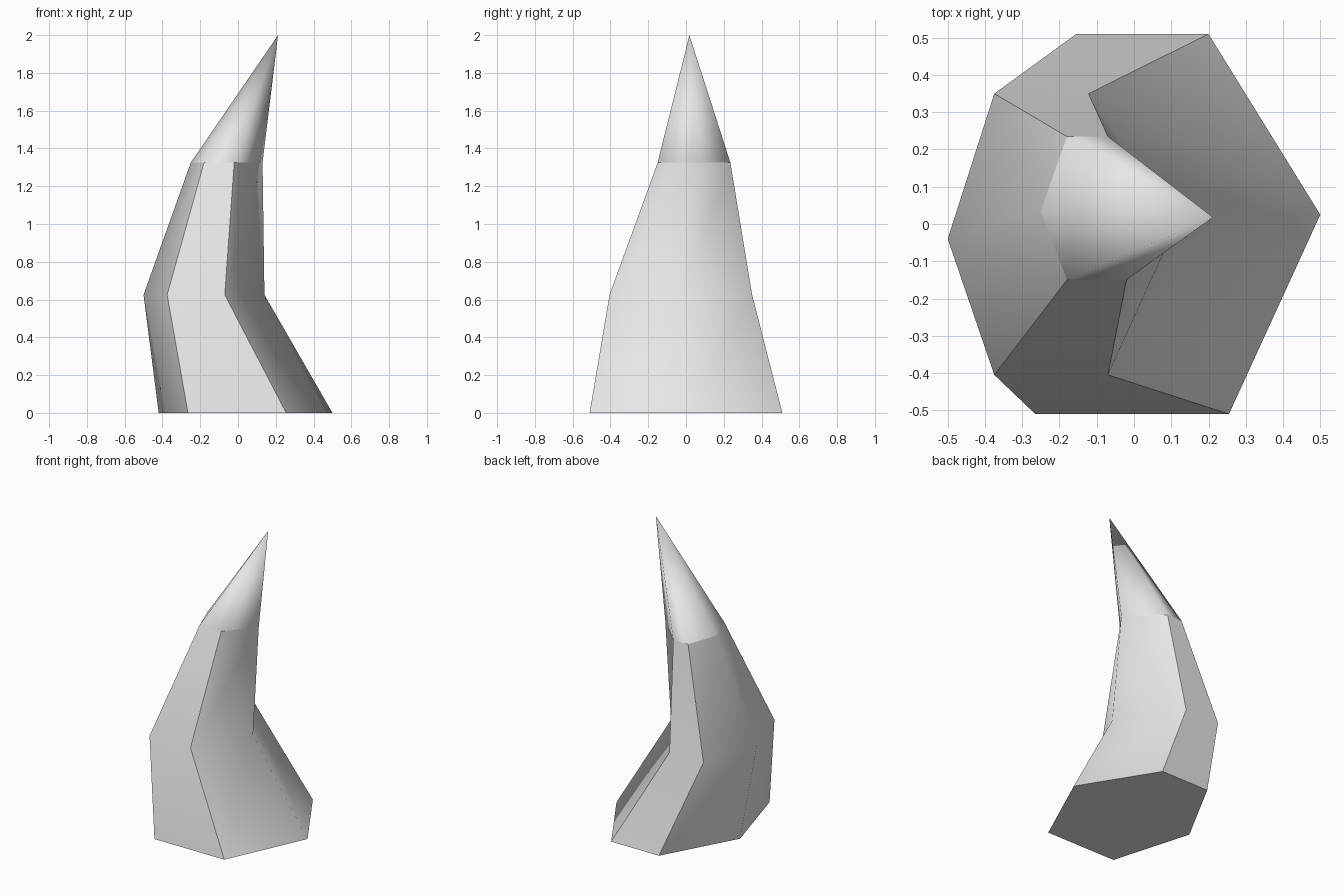
import bpy
import bmesh

cube = bpy.data.objects.get("Cube")
if cube:
    bpy.data.objects.remove(cube, do_unlink=True)

# Single flat colour
grey = bpy.data.materials.new("light_grey")
grey.use_nodes = True
colour = (0.8, 0.8, 0.8, 1.0)
grey.diffuse_color = colour
grey.node_tree.nodes["Principled BSDF"].inputs["Base Color"].default_value = colour


def hexagon(z, back_y, front_y, mid_y, back_x, front_x, left_x, right_x):
    """Six corners, counter-clockwise, starting at the back on the +x side."""
    return [(back_x[1], back_y, z), (back_x[0], back_y, z), (left_x, mid_y, z),
            (front_x[0], front_y, z), (front_x[1], front_y, z), (right_x, mid_y, z)]


# Cross-sections of the horn, from base to the root of the tip
sections = [
    hexagon(0.0, 0.51, -0.51, 0.025, (-0.155, 0.2), (-0.265, 0.255), -0.42, 0.5),
    hexagon(0.625, 0.35, -0.405, -0.04, (-0.375, -0.122), (-0.375, -0.07), -0.5, 0.14),
    hexagon(1.325, 0.235, -0.15, 0.035, (-0.18, -0.07), (-0.18, -0.02), -0.25, 0.13),
]
apex_point = (0.212, 0.018, 2.0)
creased_corners = (0, 1, 3, 4)

bm = bmesh.new()
rings = [[bm.verts.new(p) for p in section] for section in sections]
apex = bm.verts.new(apex_point)

# Base and body walls
bm.faces.new(rings[0][::-1])
for low, high in zip(rings, rings[1:]):
    for i in range(6):
        j = (i + 1) % 6
        bm.faces.new((low[i], low[j], high[j], high[i]))

# Pointed tip
for i in range(6):
    bm.faces.new((rings[-1][i], rings[-1][(i + 1) % 6], apex))

# Smooth shading with creases along the front and back plates and at the rims
for face in bm.faces:
    face.smooth = True
for ring in (rings[0], rings[-1]):
    for i in range(6):
        bm.edges.get((ring[i], ring[(i + 1) % 6])).smooth = False
for low, high in zip(rings, rings[1:]):
    for i in creased_corners:
        bm.edges.get((low[i], high[i])).smooth = False

mesh = bpy.data.meshes.new("curved_horn")
bm.to_mesh(mesh)
bm.free()
mesh.materials.append(grey)
horn = bpy.data.objects.new("curved_horn", mesh)
bpy.context.collection.objects.link(horn)
